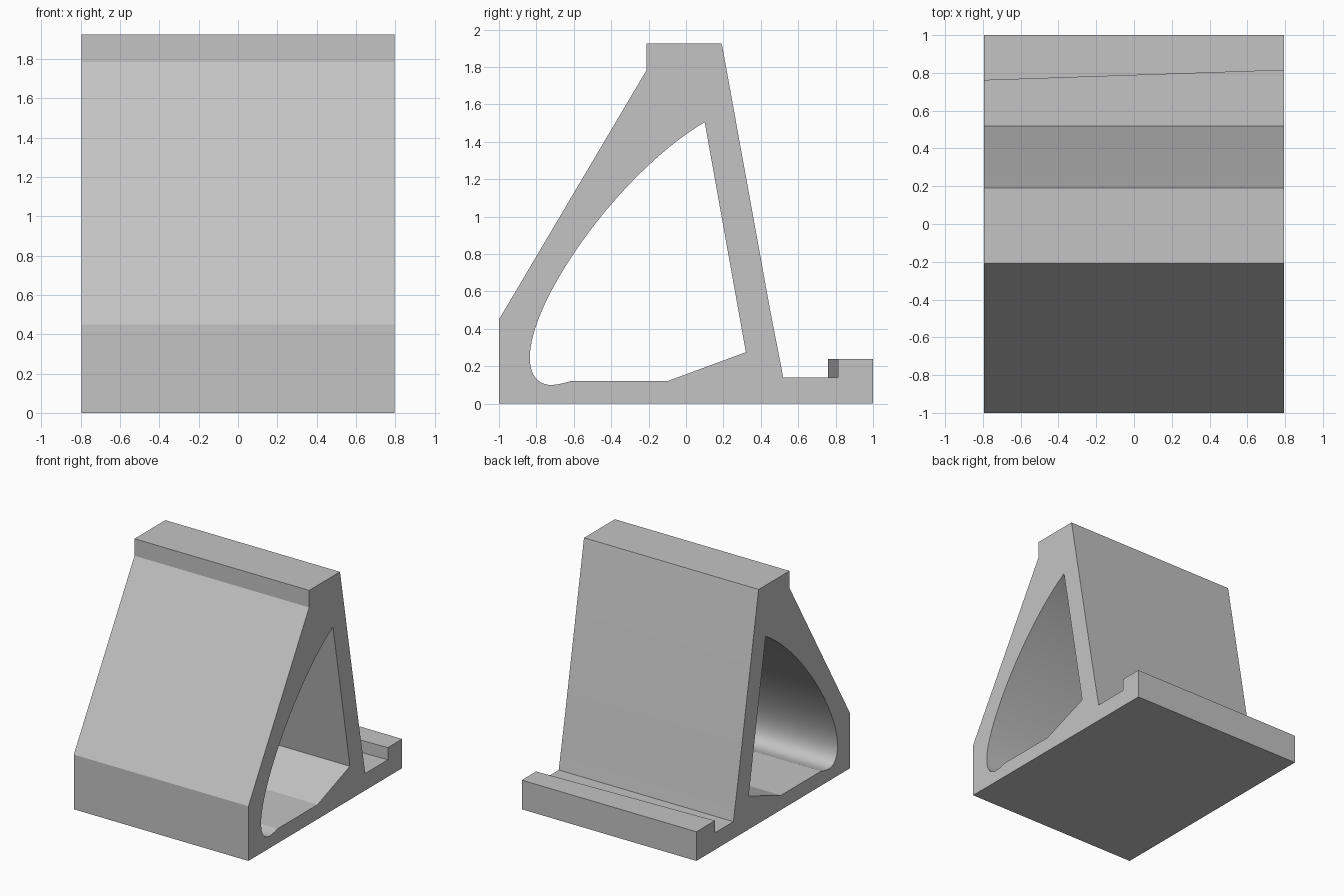
import bpy, bmesh, math
from mathutils import Vector
from mathutils.geometry import interpolate_bezier

if "Cube" in bpy.data.objects:
    bpy.data.objects.remove(bpy.data.objects["Cube"], do_unlink=True)

HALF_WIDTH = 0.795
LIP_Y, LIP_SKEW = 0.787, 0.027      # lip wall runs slightly askew

grey = bpy.data.materials.new("light_grey")
grey.use_nodes = True
grey.diffuse_color = (0.55, 0.55, 0.55, 1)
grey.node_tree.nodes["Principled BSDF"].inputs["Base Color"].default_value = grey.diffuse_color


def bezier(a, b, c, d, count):
    """Points along a curve, without the last one."""
    pts = interpolate_bezier(*(Vector((*p, 0)) for p in (a, b, c, d)), count)
    return [(p.x, p.y) for p in pts[:-1]]


# Side outline (y, z): base, retaining lip, groove, back rest, top and front slope
outline = [(-1, 0), (1, 0), (1, 0.24), (LIP_Y, 0.24), (LIP_Y, 0.14), (0.52, 0.14),
           (0.45, 0.5), (0.195, 1.905), (0.19, 1.925), (-0.21, 1.925),
           (-0.21, 1.785), (-1, 0.45)]

# Opening through the body: straight back and floor, curved front
opening = [(0.1, 1.505), (0.32, 0.275), (-0.1, 0.12)]
opening += bezier((-0.62, 0.12), (-0.65, 0.11), (-0.69, 0.1), (-0.72, 0.1), 6)
opening += bezier((-0.72, 0.1), (-0.79, 0.1), (-0.835, 0.15), (-0.835, 0.246), 14)
opening += bezier((-0.835, 0.246), (-0.835, 0.56), (-0.35, 1.24), (0.1, 1.505), 36)

# Fill the profile between both loops and extrude it across the width
bm = bmesh.new()
edges = []
for loop in (outline, opening):
    verts = [bm.verts.new((-HALF_WIDTH, y, z)) for y, z in loop]
    edges += [bm.edges.new((v, verts[i - 1])) for i, v in enumerate(verts)]
bmesh.ops.triangle_fill(bm, edges=edges, use_beauty=True, normal=(-1, 0, 0))
side = bmesh.ops.extrude_face_region(bm, geom=bm.faces[:])
moved = [g for g in side["geom"] if isinstance(g, bmesh.types.BMVert)]
bmesh.ops.translate(bm, verts=moved, vec=(2 * HALF_WIDTH, 0, 0))

# Skew the inner wall of the lip
for v in bm.verts:
    if abs(v.co.y - LIP_Y) < 0.001:
        v.co.y += math.copysign(LIP_SKEW, v.co.x)
bmesh.ops.recalc_face_normals(bm, faces=bm.faces[:])

mesh = bpy.data.meshes.new("stand_body")
bm.to_mesh(mesh)
bm.free()
mesh.materials.append(grey)
stand = bpy.data.objects.new("stand_body", mesh)
bpy.context.collection.objects.link(stand)

# Smooth the curved opening, keep the corners crisp
bpy.ops.object.select_all(action="DESELECT")
stand.select_set(True)
bpy.context.view_layer.objects.active = stand
bpy.ops.object.shade_smooth_by_angle(angle=math.radians(9))
